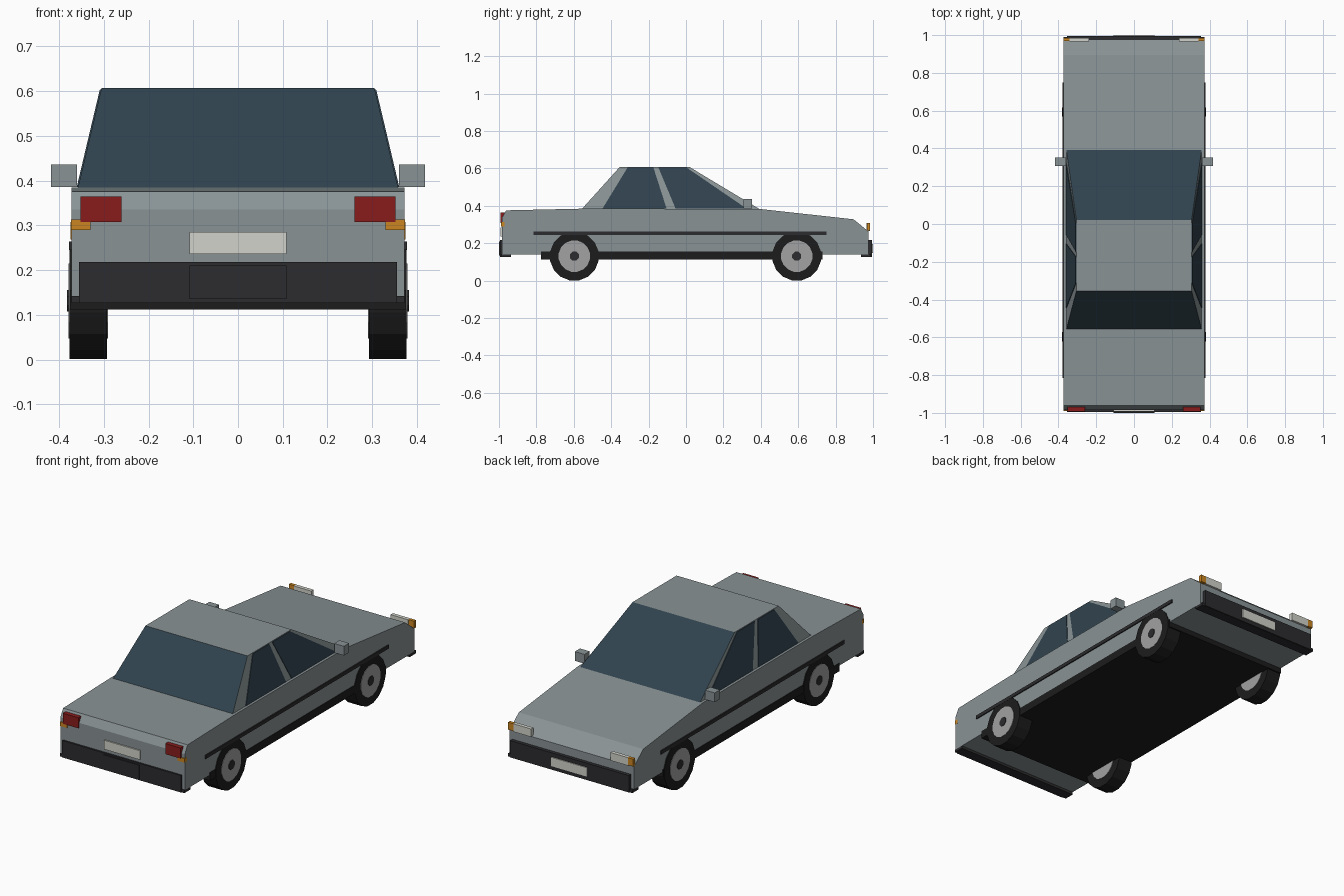
import bpy, bmesh, math
from mathutils import Matrix

if "Cube" in bpy.data.objects:
    bpy.data.objects.remove(bpy.data.objects["Cube"])


def mat(name, r, g, b):
    m = bpy.data.materials.new(name)
    m.diffuse_color = (r, g, b, 1)
    m.use_nodes = True
    m.node_tree.nodes["Principled BSDF"].inputs["Base Color"].default_value = m.diffuse_color
    return m


PAINT = mat("paint", 0.25, 0.29, 0.30)
GLASS = mat("glass", 0.03, 0.055, 0.075)
TRIM = mat("trim", 0.025, 0.025, 0.028)
RUBBER = mat("rubber", 0.012, 0.012, 0.012)
RED = mat("red", 0.25, 0.012, 0.012)
AMBER = mat("amber", 0.6, 0.24, 0.015)
WHITE = mat("white", 0.65, 0.65, 0.6)
RIM = mat("rim", 0.36, 0.36, 0.36)


def finish(name, bm, *mats):
    bmesh.ops.recalc_face_normals(bm, faces=bm.faces)
    me = bpy.data.meshes.new(name)
    bm.to_mesh(me)
    bm.free()
    for m in mats:
        me.materials.append(m)
    ob = bpy.data.objects.new(name, me)
    bpy.context.collection.objects.link(ob)
    return ob


def loft(name, ring_a, ring_b, *mats):
    """Solid between two matching rings of points; side face i gets slot 1 if two mats."""
    bm = bmesh.new()
    a = [bm.verts.new(p) for p in ring_a]
    b = [bm.verts.new(p) for p in ring_b]
    bm.faces.new(a)
    bm.faces.new(b)
    n = len(a)
    for i in range(n):
        f = bm.faces.new((a[i], a[(i + 1) % n], b[(i + 1) % n], b[i]))
        if len(mats) > 1 and i % 2 == 0:
            f.material_index = 1
    return finish(name, bm, *mats)


def box(name, x, y, z, m):
    ring = [(x[0], y[0]), (x[1], y[0]), (x[1], y[1]), (x[0], y[1])]
    return loft(name, [(*p, z[0]) for p in ring], [(*p, z[1]) for p in ring], m)


def pair(name, x, y, z, m):
    box(name + "_right", x, y, z, m)
    box(name + "_left", (-x[1], -x[0]), y, z, m)


def disc(name, x0, x1, y, z, r, sides, m):
    bm = bmesh.new()
    bmesh.ops.create_cone(bm, cap_ends=True, segments=sides, radius1=r, radius2=r, depth=abs(x1 - x0))
    turn = Matrix.Rotation(math.pi / 2, 4, 'Y') @ Matrix.Rotation(math.pi / sides, 4, 'Z')
    bm.transform(Matrix.Translation(((x0 + x1) / 2, y, z)) @ turn)
    return finish(name, bm, m)


# Lower body: extruded side profile
profile = [(-0.985, 0.14), (-0.985, 0.335), (-0.962, 0.376), (-0.555, 0.385), (0.39, 0.384),
           (0.896, 0.328), (0.976, 0.263), (0.976, 0.14)]
loft("body", [(-0.372, y, z) for y, z in profile], [(0.372, y, z) for y, z in profile], PAINT)

# Cabin: tapered block with glass front and back
ZB, ZT, XB, XT = 0.383, 0.607, 0.358, 0.305
loft("cabin",
     [(-XB, -0.557, ZB), (XB, -0.557, ZB), (XB, 0.393, ZB), (-XB, 0.393, ZB)],
     [(-XT, -0.355, ZT), (XT, -0.355, ZT), (XT, 0.02, ZT), (-XT, 0.02, ZT)], PAINT, GLASS)

# Side windows lying on the sloped cabin sides
windows = {
    "rear_side_window": [(-0.446, 0.386), (-0.313, 0.604), (-0.174, 0.604), (-0.104, 0.386)],
    "front_side_window": [(-0.056, 0.386), (-0.147, 0.604), (0.004, 0.604), (0.323, 0.386)],
}
for name, pts in windows.items():
    for s, side in ((1, "right"), (-1, "left")):
        def ring(off):
            return [(s * (XB + (XT - XB) * (z - ZB) / (ZT - ZB) + off), y, z) for y, z in pts]
        loft(f"{name}_{side}", ring(-0.003), ring(0.003), GLASS)

# Floor and side trim
box("floor_sill", (-0.375, 0.375), (-0.775, 0.73), (0.112, 0.155), RUBBER)
pair("side_strip", (0.365, 0.378), (-0.815, 0.75), (0.245, 0.264), TRIM)

# Bumpers with lower lips, and plates
for s, e, end in ((-1, 0.985, "tail"), (1, 0.976, "nose")):
    def span(a, b):
        return tuple(sorted((s * a, s * b)))
    box(f"{end}_bumper", (-0.355, 0.355), span(e - 0.01, 0.995), (0.127, 0.218), TRIM)
    box(f"{end}_lip", (-0.372, 0.372), span(0.935, 0.99), (0.126, 0.142), TRIM)
box("tail_plate", (-0.108, 0.108), (-0.992, -0.98), (0.236, 0.285), WHITE)
box("nose_plate", (-0.108, 0.108), (0.99, 1.0), (0.148, 0.196), WHITE)
box("tail_bumper_pad", (-0.108, 0.108), (-1.0, -0.99), (0.135, 0.21), TRIM)

# Lights
pair("tail_light", (0.26, 0.352), (-0.992, -0.965), (0.308, 0.365), RED)
pair("tail_indicator", (0.33, 0.373), (-0.989, -0.97), (0.29, 0.313), AMBER)
pair("headlight", (0.237, 0.342), (0.965, 0.985), (0.265, 0.308), WHITE)
pair("nose_indicator", (0.342, 0.374), (0.968, 0.985), (0.268, 0.308), AMBER)

# Door mirrors
pair("mirror", (0.36, 0.418), (0.308, 0.352), (0.386, 0.436), PAINT)

# Wheels: tyre, rim disc and hub
for s, side in ((1, "right"), (-1, "left")):
    for y, end in ((-0.597, "tail"), (0.592, "nose")):
        tag = f"{end}_{side}"
        disc("tyre_" + tag, s * 0.293, s * 0.377, y, 0.131, 0.132, 16, RUBBER)
        disc("rim_" + tag, s * 0.29, s * 0.379, y, 0.131, 0.085, 16, RIM)
        disc("hub_" + tag, s * 0.30, s * 0.382, y, 0.131, 0.026, 8, TRIM)
